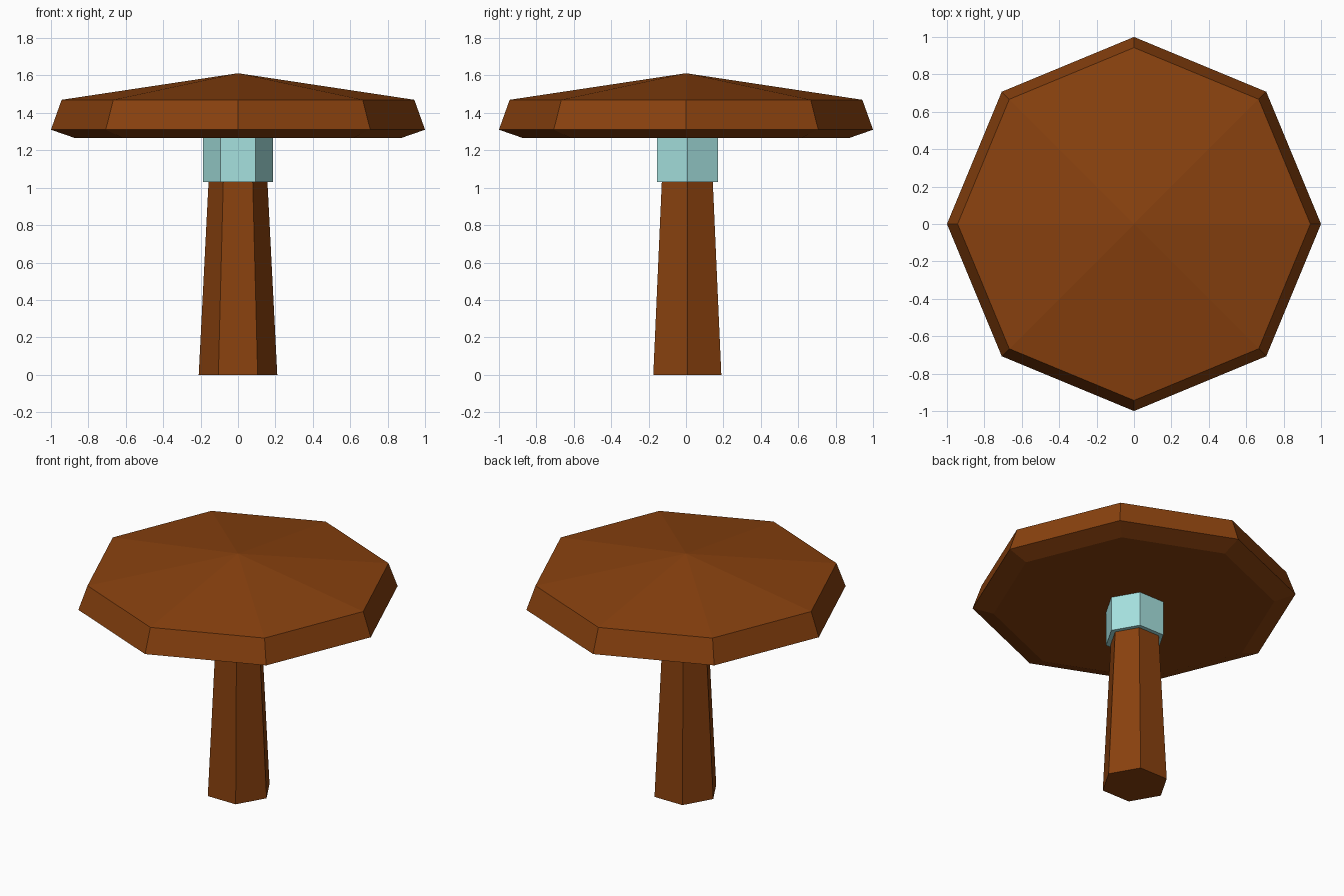
import bpy
import bmesh
from math import cos, sin, tau

default = bpy.data.objects.get("Cube")
if default:
    bpy.data.objects.remove(default, do_unlink=True)


def make_material(name, rgb):
    mat = bpy.data.materials.new(name)
    mat.use_nodes = True
    color = (*rgb, 1.0)
    mat.diffuse_color = color
    mat.node_tree.nodes["Principled BSDF"].inputs["Base Color"].default_value = color
    return mat


def make_lathe(name, profile, sides, mat, y=0.0):
    """Flat-faced solid from (radius, height) rings, bottom to top; radius 0 is a tip."""
    bm = bmesh.new()
    rings = []
    for r, z in profile:
        count = sides if r else 1
        rings.append([bm.verts.new((r * cos(tau * i / sides), r * sin(tau * i / sides), z))
                      for i in range(count)])
    for low, high in zip(rings, rings[1:]):
        for i in range(sides):
            j = (i + 1) % sides
            if len(high) == 1:
                bm.faces.new((low[i], low[j], high[0]))
            else:
                bm.faces.new((low[i], low[j], high[j], high[i]))
    # Close the flat ends
    for ring in (rings[0], rings[-1]):
        if len(ring) > 1:
            bm.faces.new(ring)
    bmesh.ops.recalc_face_normals(bm, faces=bm.faces)
    mesh = bpy.data.meshes.new(name)
    bm.to_mesh(mesh)
    bm.free()
    mesh.materials.append(mat)
    obj = bpy.data.objects.new(name, mesh)
    obj.location.y = y
    bpy.context.collection.objects.link(obj)
    return obj


brown = make_material("brown wood", (0.25, 0.053, 0.0045))
aqua = make_material("pale aqua", (0.38, 0.75, 0.735))

# Tapered hexagonal post, collar around its top, octagonal cap
make_lathe("post", [(0.21, 0), (0.157, 1.04)], 6, brown, y=0.007)
make_lathe("collar", [(0.188, 1.03), (0.188, 1.27)], 6, aqua, y=0.007)
make_lathe("cap", [(0.87, 1.265), (1.0, 1.31), (0.943, 1.47), (0, 1.612)], 8, brown)
